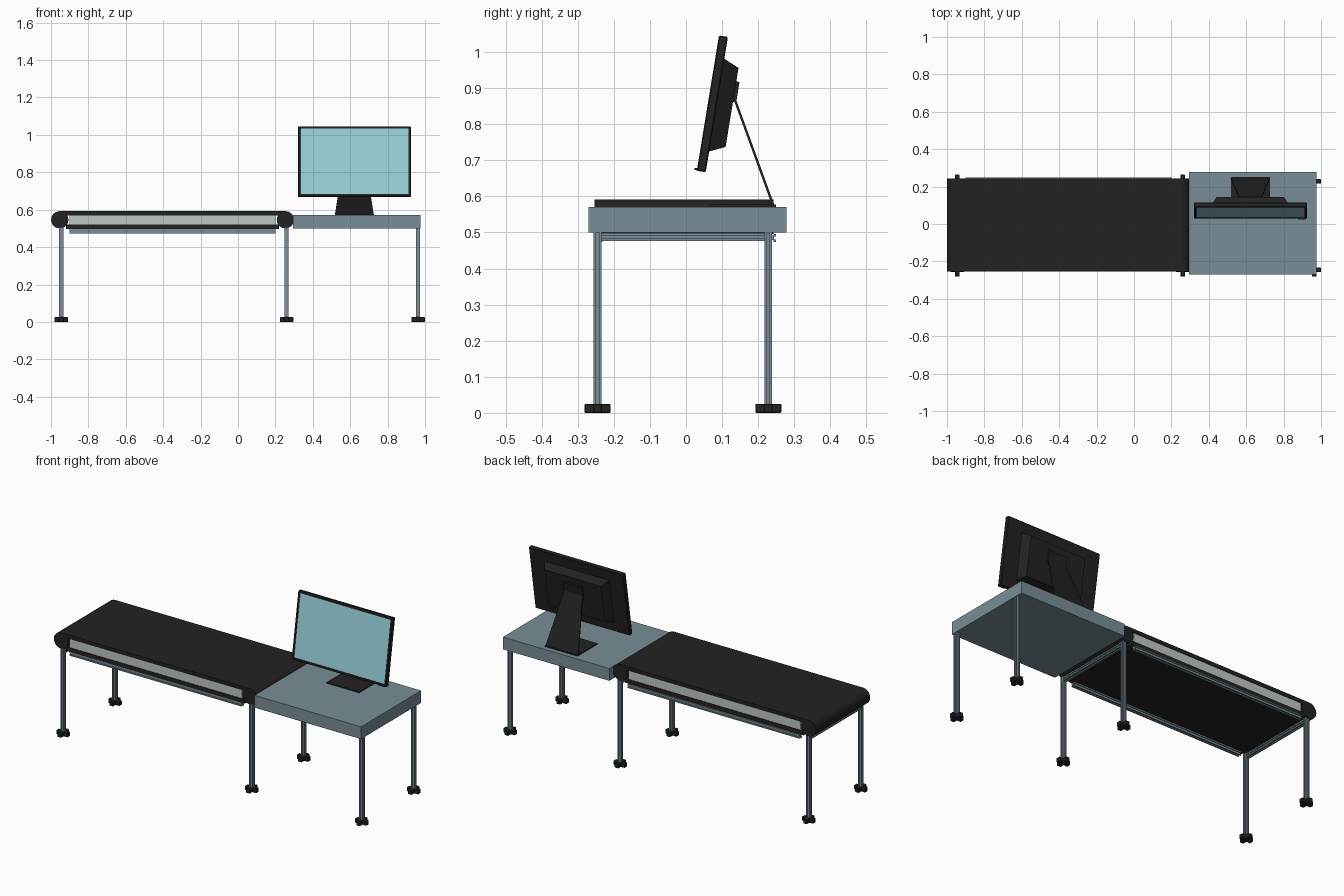
import bpy, bmesh, math
from mathutils import Matrix, Vector

cube = bpy.data.objects.get("Cube")
if cube:
    bpy.data.objects.remove(cube, do_unlink=True)


def material(name, rgb):
    m = bpy.data.materials.new(name)
    m.use_nodes = True
    m.diffuse_color = (*rgb, 1)
    bsdf = next(n for n in m.node_tree.nodes if n.type == 'BSDF_PRINCIPLED')
    bsdf.inputs["Base Color"].default_value = (*rgb, 1)
    return m


BLACK = material("matte black", (0.016, 0.016, 0.016))
STEEL = material("blue grey metal", (0.19, 0.27, 0.31))
PALE = material("pale grey panel", (0.52, 0.58, 0.57))
GLASS = material("light cyan screen", (0.31, 0.62, 0.68))


def finish(bm, name, *mats, matrix=None):
    bmesh.ops.recalc_face_normals(bm, faces=bm.faces)
    mesh = bpy.data.meshes.new(name)
    bm.to_mesh(mesh)
    bm.free()
    for m in mats:
        mesh.materials.append(m)
    obj = bpy.data.objects.new(name, mesh)
    bpy.context.collection.objects.link(obj)
    if matrix:
        obj.matrix_world = matrix
    return obj


def add_box(bm, x, y, z):
    size = Matrix.Diagonal((x[1] - x[0], y[1] - y[0], z[1] - z[0], 1))
    mid = Matrix.Translation((sum(x) / 2, sum(y) / 2, sum(z) / 2))
    return bmesh.ops.create_cube(bm, size=1, matrix=mid @ size)["verts"]


def box(name, mat, x, y, z, matrix=None, bevel=0):
    bm = bmesh.new()
    add_box(bm, x, y, z)
    if bevel:
        bmesh.ops.bevel(bm, geom=bm.edges[:], offset=bevel, segments=2, affect='EDGES')
    return finish(bm, name, mat, matrix=matrix)


def extrusion(name, start, end, half=0.011):
    """Slotted metal bar between two points."""
    slot, depth = 0.35 * half, 0.45 * half
    side = [(half, -half), (half, -slot), (half - depth, -slot),
            (half - depth, slot), (half, slot)]
    bm = bmesh.new()
    ring = []
    for k in range(4):
        turn = Matrix.Rotation(k * math.pi / 2, 3, 'Z')
        ring += [bm.verts.new(turn @ Vector((x, y, 0))) for x, y in side]
    face = bm.faces.new(ring)
    start, end = Vector(start), Vector(end)
    path = end - start
    out = bmesh.ops.extrude_face_region(bm, geom=[face], use_keep_orig=True)
    top = [v for v in out["geom"] if isinstance(v, bmesh.types.BMVert)]
    bmesh.ops.translate(bm, verts=top, vec=(0, 0, path.length))
    place = Matrix.Translation(start) @ path.to_track_quat('Z', 'Y').to_matrix().to_4x4()
    return finish(bm, name, STEEL, matrix=place)


# Legs with cross-shaped feet
FRONT, BACK = -0.245, 0.228
LEGS = {"conveyor_end": -0.945, "middle": 0.26, "table_end": 0.963}
for label, x in LEGS.items():
    for side, y in (("front", FRONT), ("back", BACK)):
        extrusion(f"{label}_{side}_leg", (x, y, 0.005), (x, y, 0.505))
        bm = bmesh.new()
        for a, b in ((0.036, 0.012), (0.012, 0.036)):
            add_box(bm, (x - a, x + a), (y - b, y + b), (0, 0.025))
        bmesh.ops.bevel(bm, geom=bm.edges[:], offset=0.002, segments=1, affect='EDGES')
        finish(bm, f"{label}_{side}_foot", BLACK)

# Frame rails under the conveyor
for label in ("conveyor_end", "middle"):
    x = LEGS[label]
    extrusion(f"{label}_cross_rail", (x, FRONT, 0.487), (x, BACK, 0.487))
for side, y in (("front", -0.242), ("back", 0.238)):
    extrusion(f"{side}_rail", (-0.9, y, 0.485), (0.2, y, 0.485))

# Conveyor belt, rollers and side panel
WIDTH = (-0.253, 0.242)
box("belt_top", BLACK, (-0.953, 0.253), WIDTH, (0.57, 0.592))
box("belt_bottom", BLACK, (-0.92, 0.22), WIDTH, (0.496, 0.52))
box("conveyor_side_panel", PALE, (-0.9, 0.2), (-0.25, 0.239), (0.518, 0.572))
for label, x in (("outer", -0.953), ("inner", 0.253)):
    bm = bmesh.new()
    lay = Matrix.Translation((x, sum(WIDTH) / 2, 0.546)) @ Matrix.Rotation(math.pi / 2, 4, 'X')
    bmesh.ops.create_cone(bm, cap_ends=True, segments=32, radius1=0.046, radius2=0.046,
                          depth=WIDTH[1] - WIDTH[0], matrix=lay)
    roller = finish(bm, f"{label}_roller", BLACK)
    bpy.ops.object.select_all(action='DESELECT')
    roller.select_set(True)
    bpy.context.view_layer.objects.active = roller
    bpy.ops.object.shade_smooth_by_angle()

# Table
box("table_top", STEEL, (0.295, 0.975), (-0.27, 0.278), (0.5, 0.571))

# Monitor, leaning back: casing with an inset screen
CX = 0.622
lean = Matrix.Translation((CX, 0.03, 0.671)) @ Matrix.Rotation(math.radians(-9.3), 4, 'X')
bm = bmesh.new()
add_box(bm, (-0.302, 0.302), (0, 0.025), (0, 0.38))
bmesh.ops.bevel(bm, geom=bm.edges[:], offset=0.003, segments=1, affect='EDGES')
bm.normal_update()
screen = min(bm.faces, key=lambda f: f.calc_center_median().y)
bmesh.ops.inset_region(bm, faces=[screen], thickness=0.013)
bmesh.ops.inset_region(bm, faces=[screen], thickness=0.001, depth=-0.003)
screen.material_index = 1
finish(bm, "monitor_casing", BLACK, GLASS, matrix=lean)
box("power_button", BLACK, (0.255, 0.295), (-0.007, 0.002), (0.001, 0.007), lean)

# Tapered housing on the monitor's back
bm = bmesh.new()
for v in add_box(bm, (-0.208, 0.208), (0.022, 0.068), (0.057, 0.32)):
    if v.co.y > 0.05:
        v.co.x *= 0.86
        v.co.z = 0.3 if v.co.z > 0.2 else 0.078
finish(bm, "monitor_back_housing", BLACK, matrix=lean)
box("stand_mount", BLACK, (-0.06, 0.06), (0.066, 0.077), (0.205, 0.262), lean)

# Stand: tapered sloping arm on a flat base
bm = bmesh.new()
for v in add_box(bm, (-0.104, 0.104), (-0.0035, 0.0035), (0.572, 0.872)):
    upper = v.co.z > 0.7
    v.co.x *= 0.55 if upper else 1
    v.co.y += 0.134 if upper else 0.243
finish(bm, "stand_arm", BLACK, matrix=Matrix.Translation((CX, 0, 0)))
box("stand_base", BLACK, (CX - 0.104, CX + 0.104), (0.068, 0.25), (0.569, 0.577))
